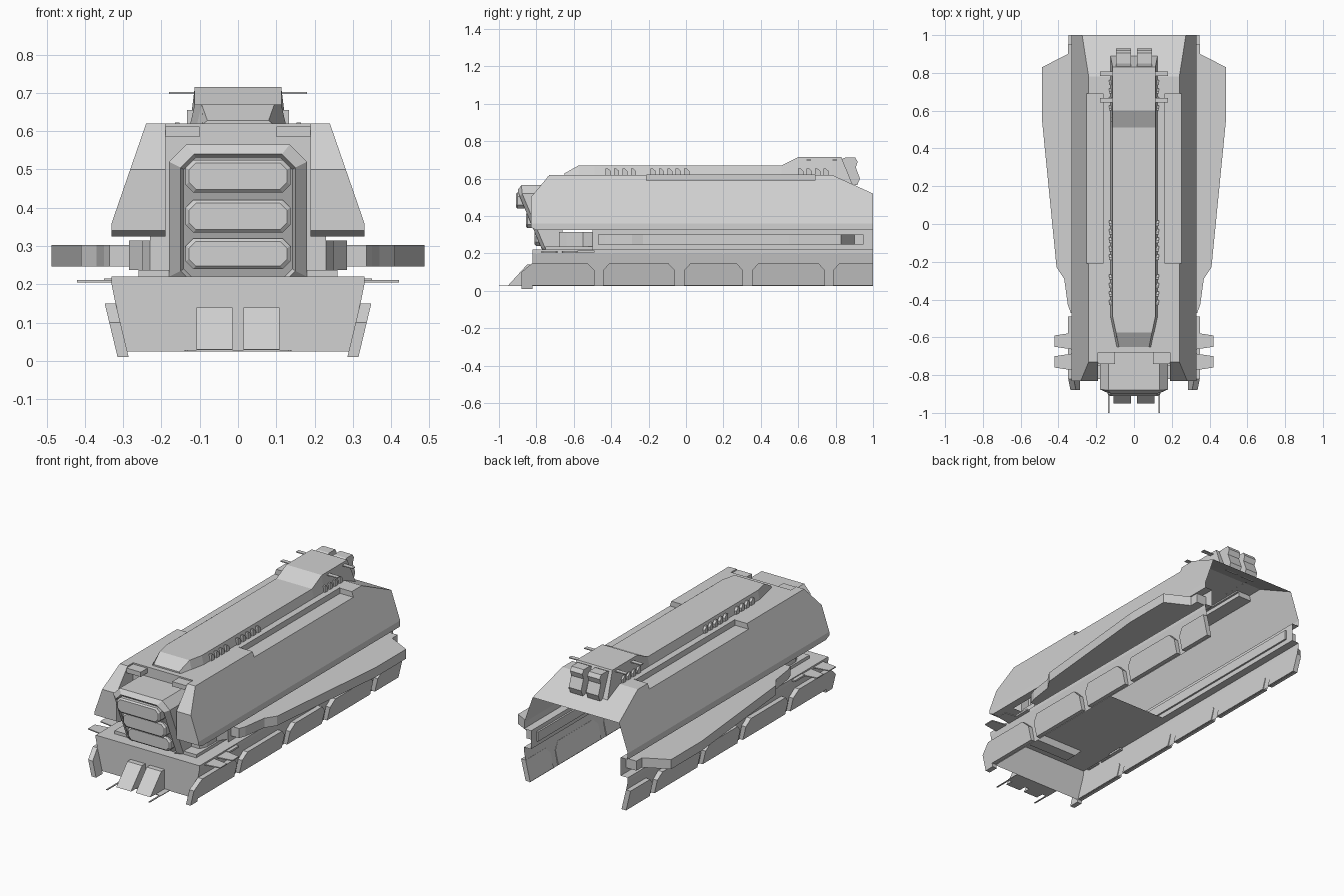
import bpy, bmesh
from mathutils import Vector

if "Cube" in bpy.data.objects:
    bpy.data.objects.remove(bpy.data.objects["Cube"])

grey = bpy.data.materials.new("light_grey")
grey.diffuse_color = (0.64, 0.64, 0.64, 1)
grey.use_nodes = True
grey.node_tree.nodes["Principled BSDF"].inputs["Base Color"].default_value = grey.diffuse_color


def build(name, verts, faces, mirror=False):
    """Mesh object from points and faces, optionally mirrored across x."""
    bm = bmesh.new()
    vs = [bm.verts.new(v) for v in verts]
    for f in faces:
        bm.faces.new([vs[i] for i in f])
    if mirror:
        geo = bm.verts[:] + bm.edges[:] + bm.faces[:]
        dup = bmesh.ops.duplicate(bm, geom=geo)["geom"]
        for v in dup:
            if isinstance(v, bmesh.types.BMVert):
                v.co.x *= -1
    bmesh.ops.remove_doubles(bm, verts=bm.verts, dist=0.0003)
    bmesh.ops.dissolve_degenerate(bm, edges=bm.edges, dist=0.0003)
    bmesh.ops.recalc_face_normals(bm, faces=bm.faces)
    me = bpy.data.meshes.new(name)
    bm.to_mesh(me)
    bm.free()
    me.materials.append(grey)
    ob = bpy.data.objects.new(name, me)
    bpy.context.collection.objects.link(ob)
    return ob


def loft(name, rings, closed=True, cap=(True, True), mirror=False):
    """Skin a list of equal-length point rings."""
    n = len(rings[0])
    faces = []
    for r in range(len(rings) - 1):
        for i in range(n if closed else n - 1):
            j = (i + 1) % n
            faces.append((r * n + i, r * n + j, (r + 1) * n + j, (r + 1) * n + i))
    if cap[0]:
        faces.append(tuple(range(n)))
    if cap[1]:
        faces.append(tuple(range((len(rings) - 1) * n, len(rings) * n)))
    return build(name, [p for r in rings for p in r], faces, mirror)


def box(name, x, y, z, mirror=True):
    ring = lambda k: [(x[0], y[0], k), (x[1], y[0], k), (x[1], y[1], k), (x[0], y[1], k)]
    return loft(name, [ring(z[0]), ring(z[1])], mirror=mirror)


def side_prism(name, pts, x0, x1):
    """Side profile (y, z) extruded across x and mirrored."""
    return loft(name, [[(x, y, z) for y, z in pts] for x in (x0, x1)], mirror=True)


def plan_prism(name, pts, z0, z1):
    """Plan outline (x, y) extruded upward and mirrored."""
    return loft(name, [[(x, y, z) for x, y in pts] for z in (z0, z1)], mirror=True)


def octagon(w, z0, z1, c, yfun):
    pts = [(-w, z0 + c), (-w + c, z0), (w - c, z0), (w, z0 + c),
           (w, z1 - c), (w - c, z1), (-w + c, z1), (-w, z1 - c)]
    return [(x, yfun(z), z) for x, z in pts]


def flank(z):
    return 0.33 - 0.09 * (z - 0.36) / 0.26


# Hull: open shell with a notch along each roof edge and a sloping tail
def hull_ring(y, top, notch):
    return [(0, y, top), (0.165, y, top), (0.165, y, notch), (flank(notch), y, notch),
            (0.33, y, 0.36), (0.33, y, 0.325), (0.285, y, 0.325)]


stations = [(-0.68, .62, .62), (-0.21, .62, .62), (-0.21, .62, .59), (0.69, .62, .59),
            (0.69, .62, .62), (0.78, .62, .62), (1.0, .52, .52)]
loft("hull_shell", [hull_ring(*s) for s in stations], False, (False, False), True)


# Front cheeks either side of the nose
def cheek_ring(y, top, low, lip):
    return [(0.19, y, low), (0.33, y, low), (0.33, y, lip), (flank(top), y, top), (0.19, y, top)]


loft("front_cheek", [cheek_ring(-0.68, .62, .325, .36), cheek_ring(-0.73, .62, .325, .36),
                     cheek_ring(-0.80, .536, .325, .36), cheek_ring(-0.83, .50, .34, .36)],
     cap=(False, True), mirror=True)
build("front_bulkhead", [(-.23, -.68, .22), (.23, -.68, .22), (.23, -.68, .62), (-.23, -.68, .62)],
      [(0, 1, 2, 3)])
box("hood_shoulder", (0.10, 0.19), (-0.74, -0.68), (0.585, 0.612))

# Nose with leaning octagonal frame and three stacked lamps
lean = lambda z: -0.90 + max(0, 0.53 - z) * 0.42
loft("nose", [octagon(.18, .175, .565, .045, lambda z: -0.66),
              octagon(.18, .175, .565, .045, lambda z: lean(z) + .02),
              octagon(.15, .20, .54, .035, lean),
              octagon(.142, .21, .53, .03, lambda z: lean(z) + .015)])
for i, (z0, z1, y) in enumerate([(.44, .525, -.91), (.335, .42, -.855), (.24, .32, -.81)]):
    loft("nose_lamp_%d" % (i + 1), [octagon(.137, z0, z1, .02, lambda z: y + .09),
                                    octagon(.137, z0, z1, .02, lambda z: y + .008),
                                    octagon(.128, z0 + .008, z1 - .008, .018, lambda z: y)])

# Chassis: recessed wall, ledge and inward-leaning skirt
section = [(.285, .325), (.285, .235), (.285, .22), (.33, .22), (.33, .20), (.32, .15), (.295, .025)]
loft("chassis_skirt", [[(x, y, z) for x, z in section[2:]] for y in (-.82, 1.0)],
     False, (False, False), True)
loft("recessed_wall", [[(x, y, z) for x, z in section[:3]] for y in (-.5, 1.0)],
     False, (False, False), True)
front = [(x, -.82, z) for x, z in section[3:]]
front += [(-x, y, z) for x, y, z in reversed(front)]
build("front_plate", front, [tuple(range(len(front)))])
build("front_deck", [(-.33, -.82, .22), (.33, -.82, .22), (.33, -.1, .22), (-.33, -.1, .22)],
      [(0, 1, 2, 3)])
box("deck_plinth", (-.26, .26), (-.75, -.24), (.22, .238), False)
plan_prism("side_buffer", [(.17, -.68), (.23, -.68), (.25, -.64), (.25, -.55), (.285, -.5),
                           (.17, -.5)], .238, .315)

# Sloped armour panels along the skirt
panels = [[(-.88, .01), (-.82, .01), (-.82, .03), (-.49, .03), (-.49, .11), (-.53, .15),
           (-.82, .15), (-.88, .10)]]
for a, b in [(-.444, -.06), (-.01, .305), (.353, .743)]:
    panels.append([(a, .03), (b, .03), (b, .11), (b - .035, .148), (a + .035, .148), (a, .11)])
panels.append([(.786, .03), (1, .03), (1, .148), (.821, .148), (.786, .11)])
for i, pts in enumerate(panels):
    loft("skirt_panel_%d" % (i + 1),
         [[(x - (.145 - z) * .24, y, z) for y, z in pts] for x in (.318, .347)], mirror=True)

# Front pushers, their base rods and the small deck fins
side_prism("front_pusher", [(-.82, .14), (-.85, .14), (-.95, .03), (-.82, .025)], .015, .108)
box("base_rod", (.13, .138), (-1.0, -.82), (.025, .029))
box("base_plate", (-.14, .14), (-.90, -.82), (.025, .029), False)
for y in (-.62, -.73):
    plan_prism("deck_fin", [(.32, y - .045), (.42, y - .03), (.42, y + .03), (.32, y + .045)],
               .205, .211)
box("deck_step", (.31, .35), (-.58, -.49), (.205, .215))

# Side wings
plan_prism("side_wing", [(.275, -.47), (.335, -.47), (.35, -.43), (.37, -.29), (.41, -.23),
                         (.487, .55), (.487, .83), (.35, .90), (.35, .95), (.275, .95)],
           .247, .302)


# Roof spine rising to a raised tail
def spine_ring(y, top, w, base, yb=None):
    yb = y if yb is None else yb
    return [(-w - .012, yb, base), (-w, y, top), (w, y, top), (w + .012, yb, base)]


loft("roof_spine", [spine_ring(-.65, .628, .08, .618), spine_ring(-.575, .67, .095, .618),
                    spine_ring(-.49, .67, .113, .618), spine_ring(.51, .67, .113, .618),
                    spine_ring(.60, .715, .113, .618), spine_ring(.78, .715, .113, .618),
                    spine_ring(.83, .715, .113, .57, .89)])

# Vent teeth along the spine
for start, count in [(-.43, 4), (-.19, 5), (.60, 4)]:
    for k in range(count):
        y = start + k * .045
        side_prism("spine_vent", [(y, .618), (y + .028, .618), (y + .028, .64), (y + .012, .655),
                                  (y, .655)], .11, .133)

# Roof rails beside the notches, thin tail fins and twin exhausts
box("roof_rail", (.153, .165), (-.21, .69), (.612, .623))
for y in (.655, .795):
    box("tail_fin", (.11, .18), (y - .012, y + .012), (.697, .702))
side_prism("exhaust", [(.82, .70), (.85, .712), (.905, .712), (.918, .69), (.908, .66), (.93, .60),
                       (.915, .565), (.89, .565), (.85, .62)], .016, .094)
